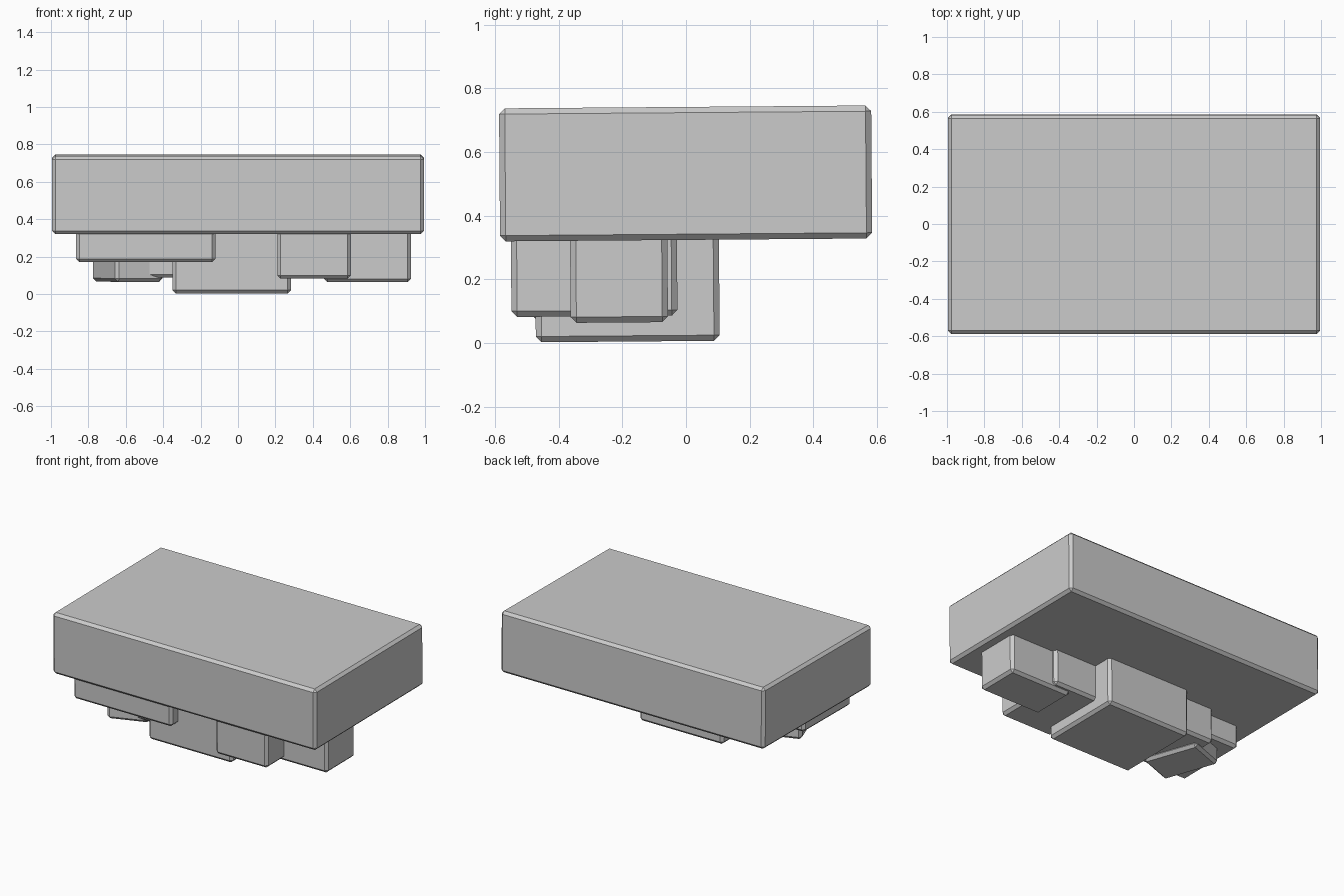
import bpy, bmesh, math
from mathutils import Matrix

if "Cube" in bpy.data.objects:
    bpy.data.objects.remove(bpy.data.objects["Cube"])

TILT = math.radians(0.45)  # whole model leans slightly up towards the back


def block(name, x, y, z, turn=0.0, bevel=0.018):
    """Chamfered box from x, y, z ranges, turned about its own vertical axis."""
    size = [b - a for a, b in (x, y, z)]
    mid = [(a + b) / 2 for a, b in (x, y, z)]
    bm = bmesh.new()
    bmesh.ops.create_cube(bm, size=1)
    bmesh.ops.scale(bm, vec=size, verts=bm.verts)
    bmesh.ops.bevel(bm, geom=bm.edges[:], offset=bevel, segments=1,
                    affect='EDGES', profile=0.5)
    bm.transform(Matrix.Rotation(TILT, 4, 'X') @ Matrix.Translation(mid)
                 @ Matrix.Rotation(turn, 4, 'Z'))
    mesh = bpy.data.meshes.new(name)
    bm.to_mesh(mesh)
    bm.free()
    ob = bpy.data.objects.new(name, mesh)
    bpy.context.collection.objects.link(ob)
    return ob


# Large slab
block("top_slab", (-0.995, 0.995), (-0.582, 0.588), (0.324, 0.742))

# Cluster of blocks below
TOP = 0.345
block("centre_block", (-0.35, 0.283), (-0.472, 0.106), (0.006, TOP))
block("left_front_block", (-0.865, -0.12), (-0.545, -0.035), (0.174, TOP))
block("left_inner_block", (-0.615, -0.10), (-0.42, 0.025), (0.09, TOP))
block("right_front_block", (0.21, 0.603), (-0.548, -0.026), (0.086, TOP))
block("right_outer_block", (0.46, 0.925), (-0.362, -0.056), (0.066, TOP))

# Block turned about the vertical axis
block("turned_block", (-0.725, -0.455), (-0.45, -0.07), (0.068, TOP),
      turn=math.radians(20))
